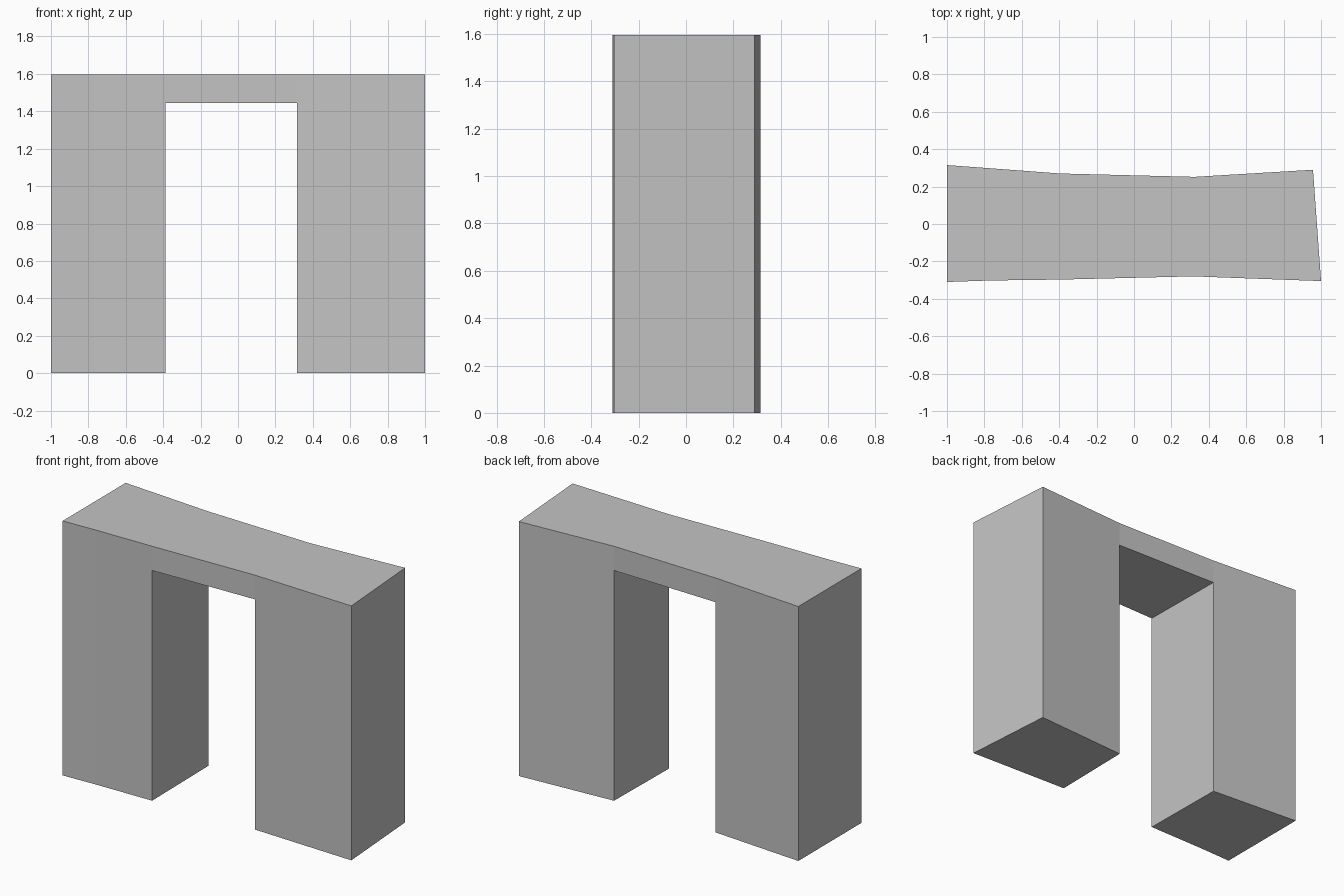
import bpy
import bmesh

cube = bpy.data.objects.get("Cube")
if cube:
    bpy.data.objects.remove(cube, do_unlink=True)

# Stone colour
stone = bpy.data.materials.new("stone grey")
stone.use_nodes = True
grey = (0.55, 0.55, 0.55, 1.0)
stone.diffuse_color = grey
stone.node_tree.nodes["Principled BSDF"].inputs["Base Color"].default_value = grey

# Plan stations from right to left: front point, back point
STATIONS = [
    ((-1.0, -0.31), (-1.0, 0.315)),
    ((-0.77, -0.302), (-0.77, 0.298)),
    ((-0.388, -0.297), (-0.395, 0.27)),
    ((0.315, -0.28), (0.323, 0.252)),
    ((1.0, -0.305), (0.957, 0.29)),
]
LEVELS = [0.0, 1.444, 1.596]   # ground, underside of lintel, top
OPENING_BAY = 2

bays, rows = len(STATIONS) - 1, len(LEVELS) - 1


def solid(bay, row):
    """True where the wall has masonry."""
    inside = 0 <= bay < bays and 0 <= row < rows
    return inside and not (bay == OPENING_BAY and row == 0)


bm = bmesh.new()
corners = {}


def corner(station, side, level):
    key = (station, side, level)
    if key not in corners:
        x, y = STATIONS[station][side]
        corners[key] = bm.verts.new((x, y, LEVELS[level]))
    return corners[key]


def quad(*keys):
    bm.faces.new([corner(*k) for k in keys])


# Gateway shell: only the faces that border open air
for b in range(bays):
    for r in range(rows):
        if not solid(b, r):
            continue
        for side in (0, 1):
            quad((b, side, r), (b + 1, side, r), (b + 1, side, r + 1), (b, side, r + 1))
        for step in (0, 1):
            if not solid(b + 2 * step - 1, r):
                s = b + step
                quad((s, 0, r), (s, 1, r), (s, 1, r + 1), (s, 0, r + 1))
            if not solid(b, r + 2 * step - 1):
                z = r + step
                quad((b, 0, z), (b + 1, 0, z), (b + 1, 1, z), (b, 1, z))

bmesh.ops.recalc_face_normals(bm, faces=bm.faces[:])
mesh = bpy.data.meshes.new("gateway")
bm.to_mesh(mesh)
bm.free()
mesh.materials.append(stone)
gateway = bpy.data.objects.new("gateway", mesh)
bpy.context.collection.objects.link(gateway)
